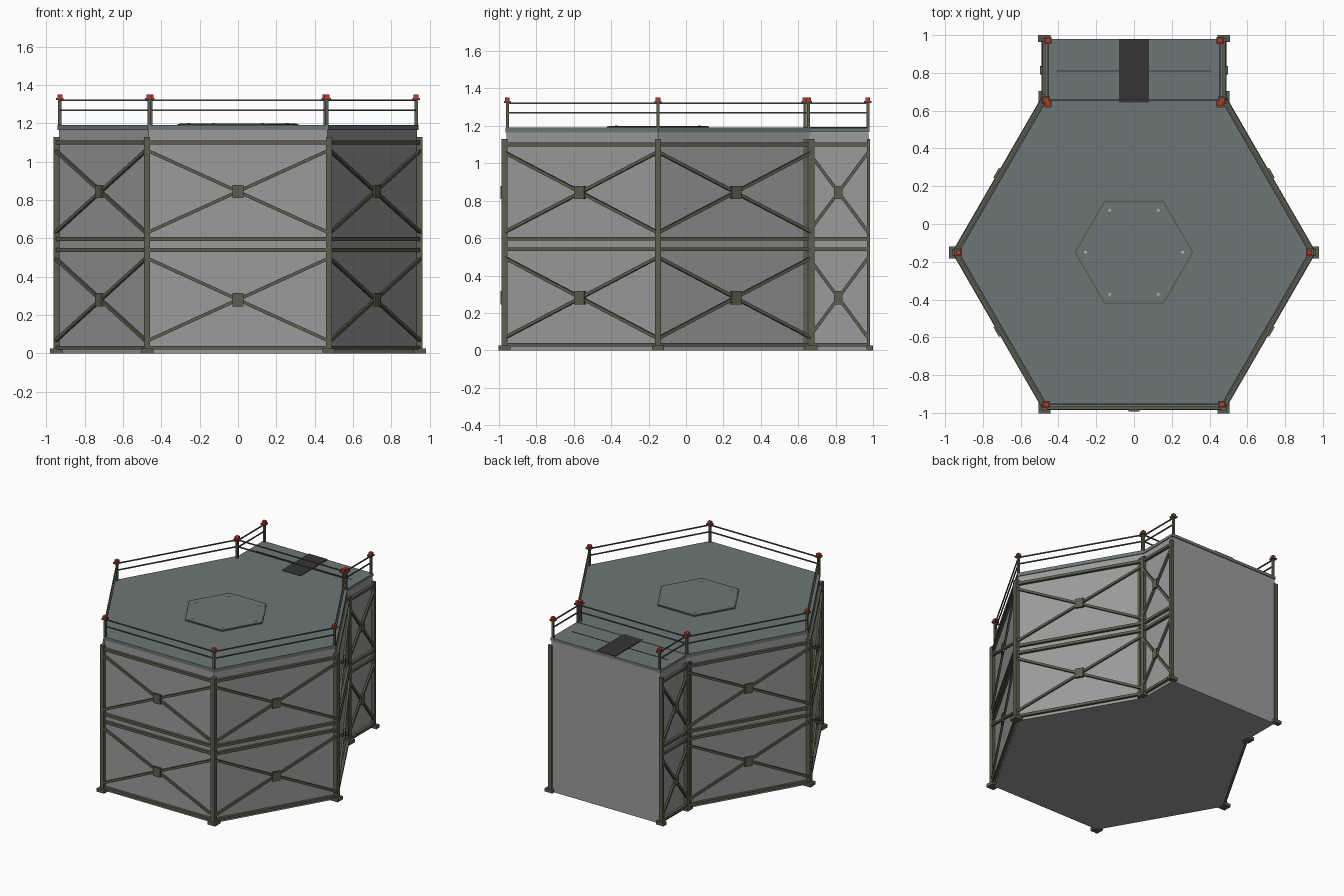
import bpy, bmesh, math
from mathutils import Vector, Matrix

if "Cube" in bpy.data.objects:
    bpy.data.objects.remove(bpy.data.objects["Cube"])

CY = -0.15            # centre of the hexagon in y
Z = Vector((0, 0, 1))


def material(name, r, g, b):
    m = bpy.data.materials.new(name)
    m.diffuse_color = (r, g, b, 1)
    m.use_nodes = True
    m.node_tree.nodes["Principled BSDF"].inputs["Base Color"].default_value = m.diffuse_color
    return m


WALL = material("wall_grey", 0.33, 0.33, 0.335)
DECK = material("deck_slate", 0.155, 0.185, 0.18)
FRAME = material("frame_olive", 0.105, 0.112, 0.075)
STRIP = material("strip_charcoal", 0.037, 0.036, 0.037)
RED = material("lamp_red", 0.62, 0.03, 0.015)
BOLT = material("bolt_light", 0.45, 0.48, 0.48)


def finish(name, bm, mat):
    bmesh.ops.recalc_face_normals(bm, faces=bm.faces)
    me = bpy.data.meshes.new(name)
    bm.to_mesh(me)
    bm.free()
    me.materials.append(mat)
    ob = bpy.data.objects.new(name, me)
    bpy.context.collection.objects.link(ob)
    return ob


def box(bm, c, size, angle=0):
    m = Matrix.Translation(c) @ Matrix.Rotation(angle, 4, 'Z') @ Matrix.Diagonal((*size, 1))
    bmesh.ops.create_cube(bm, size=1, matrix=m)


def beam(bm, a, b, width, depth, normal):
    """Bar from a to b; depth is measured along the normal."""
    a, b = Vector(a), Vector(b)
    x = (b - a).normalized()
    y = Vector(normal).normalized()
    rot = Matrix((x, y, x.cross(y))).transposed().to_4x4()
    m = Matrix.Translation((a + b) / 2) @ rot @ Matrix.Diagonal(((b - a).length, depth, width, 1))
    bmesh.ops.create_cube(bm, size=1, matrix=m)


def prism(bm, pts, z0, z1):
    f = bm.faces.new([bm.verts.new((x, y, z0)) for x, y in pts])
    r = bmesh.ops.extrude_face_region(bm, geom=[f])
    bmesh.ops.translate(bm, vec=(0, 0, z1 - z0),
                        verts=[v for v in r["geom"] if isinstance(v, bmesh.types.BMVert)])


def hexagon(r):
    return [(r * math.cos(math.radians(60 * i)), CY + r * math.sin(math.radians(60 * i)))
            for i in range(6)]


def outline(r, half, back):
    """Hexagon outline with the rectangular bay at the back."""
    h = hexagon(r)
    y = h[1][1]
    return [h[0], h[1], (half, y), (half, back), (-half, back), (-half, y), *h[2:]]


# Walls and deck
bm = bmesh.new()
prism(bm, hexagon(0.935), 0, 1.166)
finish("hexagon_walls", bm, WALL)
bm = bmesh.new()
box(bm, (0, 0.805, 0.583), (0.93, 0.34, 1.166))
finish("back_bay_walls", bm, WALL)
bm = bmesh.new()
prism(bm, hexagon(0.942), 1.166, 1.192)
finish("hexagon_deck", bm, DECK)
bm = bmesh.new()
box(bm, (0, 0.82, 1.178), (0.94, 0.32, 0.022))
finish("back_bay_deck", bm, DECK)


# One trussed side: four rails, two cross braces with centre plates
def truss(name, p, q, plate):
    p, q = Vector((*p, 0)), Vector((*q, 0))
    n = (q - p).normalized().cross(Z)
    bm = bmesh.new()
    for z in (0.03, 0.54, 0.597, 1.1):
        beam(bm, p + Z * z, q + Z * z, 0.02, 0.02, n)
    for lo, hi in ((0.065, 0.497), (0.63, 1.06)):
        o = n * 0.007
        beam(bm, p + o + Z * lo, q + o + Z * hi, 0.017, 0.014, n)
        beam(bm, p + o + Z * hi, q + o + Z * lo, 0.017, 0.014, n)
        c = (p + q) / 2 + n * 0.014 + Z * (lo + hi) / 2
        box(bm, c, (plate, 0.016, 0.07), math.atan2(n.y, n.x) + math.pi / 2)
    finish(name, bm, FRAME)


ring = hexagon(0.948)
for i in (0, 2, 3, 4, 5):
    truss(f"side_truss_{i}", ring[i], ring[(i + 1) % 6], 0.06)
truss("right_back_truss", (0.475, 0.655), (0.475, 0.975), 0.045)
truss("left_back_truss", (-0.475, 0.975), (-0.475, 0.655), 0.045)
truss_top = 1.13
# The first side of the ring is the right back one, the second is hidden by the bay

# Corner posts with feet
bm = bmesh.new()
for x, y in ring:
    box(bm, (x, y, truss_top / 2), (0.032, 0.032, truss_top))
    box(bm, (x, y, 0.0125), (0.064, 0.064, 0.025))
for s in (-1, 1):
    box(bm, (s * 0.475, 0.637, truss_top / 2), (0.03, 0.025, truss_top))
    box(bm, (s * 0.475, 0.976, truss_top / 2), (0.03, 0.018, truss_top))
    box(bm, (s * 0.475, 0.982, 0.0125), (0.064, 0.036, 0.025))
finish("corner_posts", bm, FRAME)

# Railing: posts, two rails per side, cap plates and red lamps
rail_ring = hexagon(0.93)
bay_posts = [(s * 0.455, y) for s in (-1, 1) for y in (0.637, 0.972)]
bm = bmesh.new()
lamps = bmesh.new()
for x, y in rail_ring + bay_posts:
    box(bm, (x, y, 1.255), (0.016, 0.016, 0.14))
    box(bm, (x, y, 1.328), (0.038, 0.038, 0.012))
    box(lamps, (x, y, 1.342), (0.026, 0.026, 0.018))
runs = [(rail_ring[i], rail_ring[(i + 1) % 6]) for i in range(6)]
runs += [(bay_posts[0], bay_posts[1]), (bay_posts[2], bay_posts[3])]
for a, b in runs:
    d = Vector((b[0] - a[0], b[1] - a[1], 0))
    for z in (1.27, 1.322):
        beam(bm, (*a, z), (*b, z), 0.008, 0.008, d.cross(Z))
finish("railing", bm, FRAME)
finish("railing_lamps", lamps, RED)

# Hexagonal hatch with rim and bolts
bm = bmesh.new()
prism(bm, hexagon(0.316), 1.19, 1.198)
finish("hatch_rim", bm, FRAME)
bm = bmesh.new()
prism(bm, hexagon(0.306), 1.192, 1.2)
finish("hatch_plate", bm, DECK)
bm = bmesh.new()
for x, y in hexagon(0.257):
    bmesh.ops.create_cone(bm, cap_ends=True, segments=8, radius1=0.008, radius2=0.008,
                          depth=0.006, matrix=Matrix.Translation((x, y, 1.2)))
finish("hatch_bolts", bm, BOLT)

# Dark walkway strip and seam on the back bay
bm = bmesh.new()
box(bm, (0, 0.812, 1.191), (0.16, 0.336, 0.006))
box(bm, (0, 0.81, 1.189), (0.82, 0.005, 0.004))
finish("walkway_strip", bm, STRIP)
